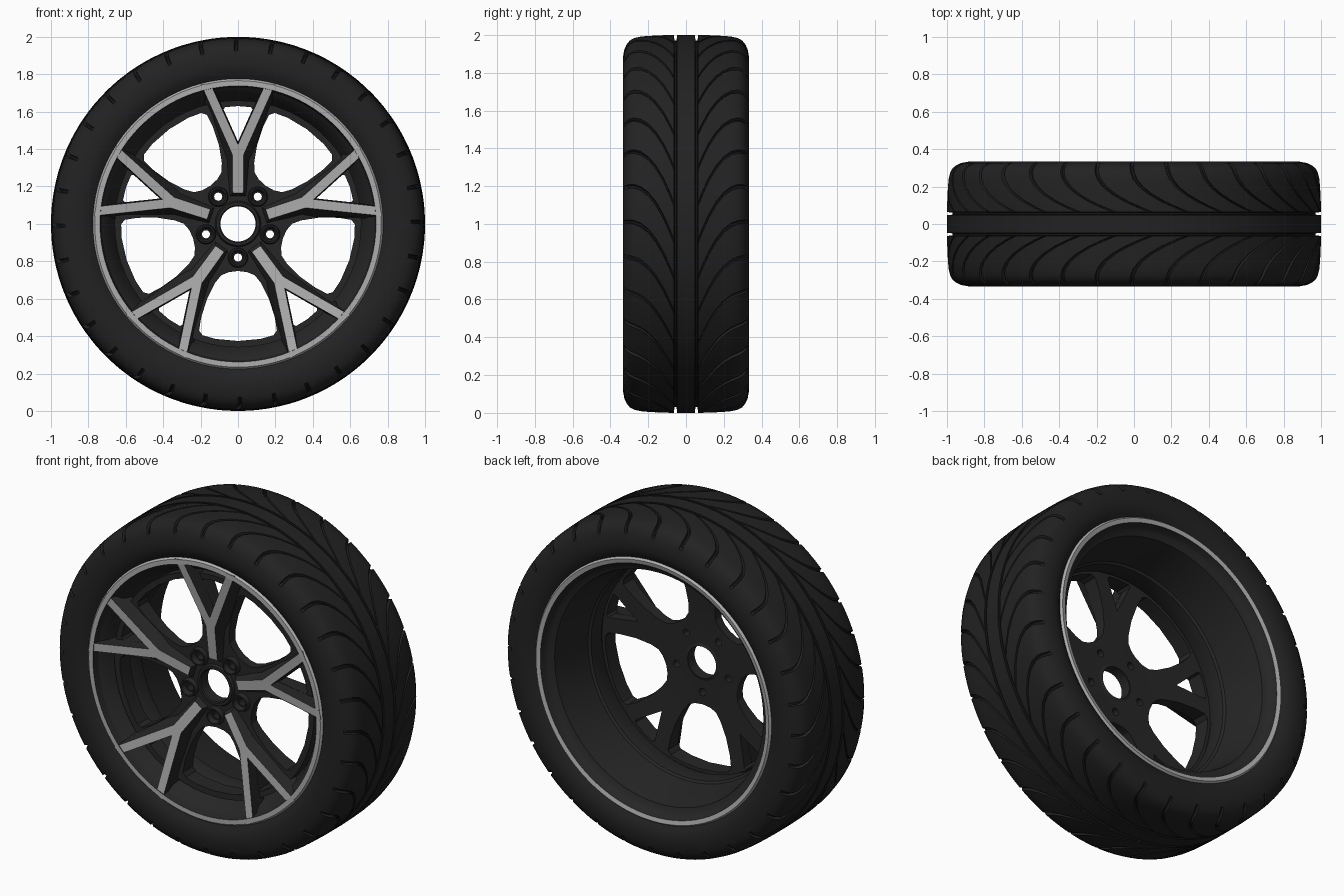
import bpy, bmesh, math
from math import cos, sin, pi, radians

cube = bpy.data.objects.get("Cube")
if cube:
    bpy.data.objects.remove(cube)


def material(name, value):
    m = bpy.data.materials.new(name)
    m.use_nodes = True
    m.diffuse_color = (value, value, value, 1)
    bsdf = next(n for n in m.node_tree.nodes if n.type == 'BSDF_PRINCIPLED')
    bsdf.inputs["Base Color"].default_value = (value, value, value, 1)
    bsdf.inputs["Roughness"].default_value = 0.7
    return m


rubber = material("black rubber", 0.016)
groove = material("groove black", 0.007)
dark = material("dark rim paint", 0.019)
silver = material("machined silver", 0.42)


def finish(bm, name, mats, angle=30):
    bmesh.ops.recalc_face_normals(bm, faces=bm.faces[:])
    me = bpy.data.meshes.new(name)
    bm.to_mesh(me)
    bm.free()
    for m in mats:
        me.materials.append(m)
    ob = bpy.data.objects.new(name, me)
    bpy.context.collection.objects.link(ob)
    bpy.ops.object.select_all(action='DESELECT')
    ob.select_set(True)
    bpy.context.view_layer.objects.active = ob
    bpy.ops.object.shade_smooth_by_angle(angle=radians(angle))
    return ob


def lathe(bm, profile, columns, centre=(0, 1), shape=None, paint=None):
    """Sweep a closed (y, r) profile round the y axis; shape bends each vertex."""
    rings = []
    for col in columns:
        ring = []
        for y, r in profile:
            ang, rad = shape(col, y, r) if shape else (col, r)
            ring.append(bm.verts.new((centre[0] + rad * cos(ang), y,
                                      centre[1] + rad * sin(ang))))
        rings.append(ring)
    n = len(profile)
    for i, ring in enumerate(rings):
        nxt = rings[(i + 1) % len(rings)]
        for j in range(n):
            k = (j + 1) % n
            f = bm.faces.new((ring[j], ring[k], nxt[k], nxt[j]))
            if paint:
                f.material_index = paint(i, profile[j], profile[k])


def circle_angles(n):
    return [2 * pi * i / n for i in range(n)]


def spin(a, p, t):
    """Point a along and p across the direction t, in the wheel plane."""
    return a * cos(t) - p * sin(t), a * sin(t) + p * cos(t)


# Tyre: one half profile mirrored, with columns that follow the swept grooves
half = [(0.29, 0.75), (0.302, 0.775), (0.322, 0.80), (0.333, 0.84), (0.334, 0.88),
        (0.326, 0.925), (0.314, 0.95), (0.298, 0.97), (0.275, 0.983), (0.24, 0.991),
        (0.20, 0.995), (0.16, 0.997), (0.12, 0.999), (0.085, 1.0), (0.064, 1.0),
        (0.061, 0.97), (0.05, 0.97), (0.047, 1.0)]
tyre_profile = half + [(-y, r) for y, r in reversed(half)]
BLOCKS = 32
STEPS = [(0.0, 0), (0.02, 1), (0.09, 1), (0.11, 0), (0.4, 0), (0.7, 0)]
tyre_columns = [((b + f) * 2 * pi / BLOCKS, low) for b in range(BLOCKS) for f, low in STEPS]


def grooved(y, r):
    return abs(y) > 0.08 and r > 0.94


def tread_shape(col, y, r):
    s = min(max((abs(y) - 0.064) / 0.24, 0), 1)
    depth = 0.018 if col[1] and grooved(y, r) else 0
    return col[0] - 0.3 * (1 - s) ** 2.2, r - depth


def tread_paint(i, a, b):
    if i % len(STEPS) == 1 and grooved(*a) and grooved(*b):
        return 1
    return 1 if min(a[1], b[1]) == 0.97 and abs(a[0]) < 0.07 else 0


bm = bmesh.new()
lathe(bm, tyre_profile, tyre_columns, shape=tread_shape, paint=tread_paint)
finish(bm, "tyre", [rubber, groove])

# Rim barrel with silver front and back lips
barrel = [(-0.27, 0.765), (-0.305, 0.776), (-0.316, 0.766), (-0.316, 0.738), (-0.28, 0.728),
          (-0.25, 0.695), (-0.17, 0.665), (-0.10, 0.63), (-0.01, 0.635), (0.0, 0.648),
          (0.10, 0.662), (0.20, 0.678), (0.255, 0.69), (0.265, 0.72), (0.28, 0.735),
          (0.312, 0.745), (0.318, 0.77), (0.305, 0.78), (0.27, 0.765)]
bm = bmesh.new()
lathe(bm, barrel, circle_angles(96),
      paint=lambda i, a, b: 1 if abs(a[0] + b[0]) / 2 > 0.3 else 0)
finish(bm, "rim_barrel", [dark, silver])

# Spoke plate: flat outline with windows and holes, then thickened and dished
bm = bmesh.new()


def loop(points):
    vs = [bm.verts.new((x, 0, z)) for x, z in points]
    for i, v in enumerate(vs):
        bm.edges.new((v, vs[(i + 1) % len(vs)]))


def ring_points(r, n, cx=0, cz=0):
    return [(cx + r * cos(a), cz + r * sin(a)) for a in circle_angles(n)]


Y_ANGLES = [pi / 2 + i * 2 * pi / 5 for i in range(5)]
GAP_ANGLES = [t + pi / 5 for t in Y_ANGLES]
side = [(0.258, 0.05), (0.275, 0.09), (0.315, 0.122), (0.40, 0.165), (0.50, 0.197),
        (0.57, 0.208), (0.595, 0.19), (0.615, 0.12)]
window = [(0.252, 0)] + side + [(0.626, 0)] + [(a, -p) for a, p in reversed(side)]
fork = [(0.44, 0), (0.61, 0.078), (0.624, 0.07), (0.63, 0), (0.624, -0.07), (0.61, -0.078)]

loop(ring_points(0.66, 60))
loop(ring_points(0.095, 32))
for t in GAP_ANGLES:
    loop([spin(a, p, t) for a, p in window])
    loop(ring_points(0.022, 12, *spin(0.18, 0, t)))
for t in Y_ANGLES:
    loop([spin(a, p, t) for a, p in fork])
bmesh.ops.triangle_fill(bm, edges=bm.edges[:], use_beauty=True)
front = bm.verts[:]
back = [g for g in bmesh.ops.extrude_face_region(bm, geom=bm.faces[:])["geom"]
        if isinstance(g, bmesh.types.BMVert)]
for group, hub_y, rim_y in ((front, -0.205, -0.225), (back, -0.155, -0.125)):
    for v in group:
        k = min(max((math.hypot(v.co.x, v.co.z) - 0.25) / 0.4, 0), 1)
        v.co.y = hub_y + (rim_y - hub_y) * k
        v.co.z += 1
finish(bm, "spoke_plate", [dark], 25)

# Raised forked ridges with silver faces
top_half = [(0.165, 0.028, -0.235), (0.37, 0.03, -0.262), (0.745, 0.197, -0.317),
            (0.75, 0.147, -0.317)]
base_half = [(0.14, 0.05, -0.19), (0.33, 0.068, -0.19), (0.72, 0.205, -0.20),
             (0.73, 0.13, -0.20)]


def outline(pts, crotch):
    return pts + [crotch] + [(a, -p, y) for a, p, y in reversed(pts)]


bm = bmesh.new()
for t in Y_ANGLES:
    layers = []
    for pts in (outline(top_half, (0.425, 0, -0.268)), outline(base_half, (0.44, 0, -0.19))):
        vs = []
        for a, p, y in pts:
            x, z = spin(a, p, t)
            vs.append(bm.verts.new((x, y, z + 1)))
        layers.append(vs)
    for layer, mat in zip(layers, (1, 0)):
        for ids in ((0, 1, 7, 8), (1, 4, 7), (1, 2, 3, 4), (4, 5, 6, 7)):
            bm.faces.new([layer[i] for i in ids]).material_index = mat
    top, base = layers
    for i in range(9):
        k = (i + 1) % 9
        bm.faces.new((top[i], top[k], base[k], base[i]))
finish(bm, "spoke_ridges", [dark, silver], 20)

# Lug seats and hub collar
bm = bmesh.new()
for t in GAP_ANGLES:
    x, z = spin(0.18, 0, t)
    lathe(bm, [(-0.195, 0.022), (-0.212, 0.034), (-0.232, 0.04), (-0.232, 0.048),
               (-0.195, 0.056)], circle_angles(20), centre=(x, z + 1))
finish(bm, "lug_seats", [dark])
bm = bmesh.new()
lathe(bm, [(-0.15, 0.094), (-0.215, 0.094), (-0.22, 0.10), (-0.22, 0.115), (-0.20, 0.125),
           (-0.16, 0.125)], circle_angles(40))
finish(bm, "hub_collar", [dark])
